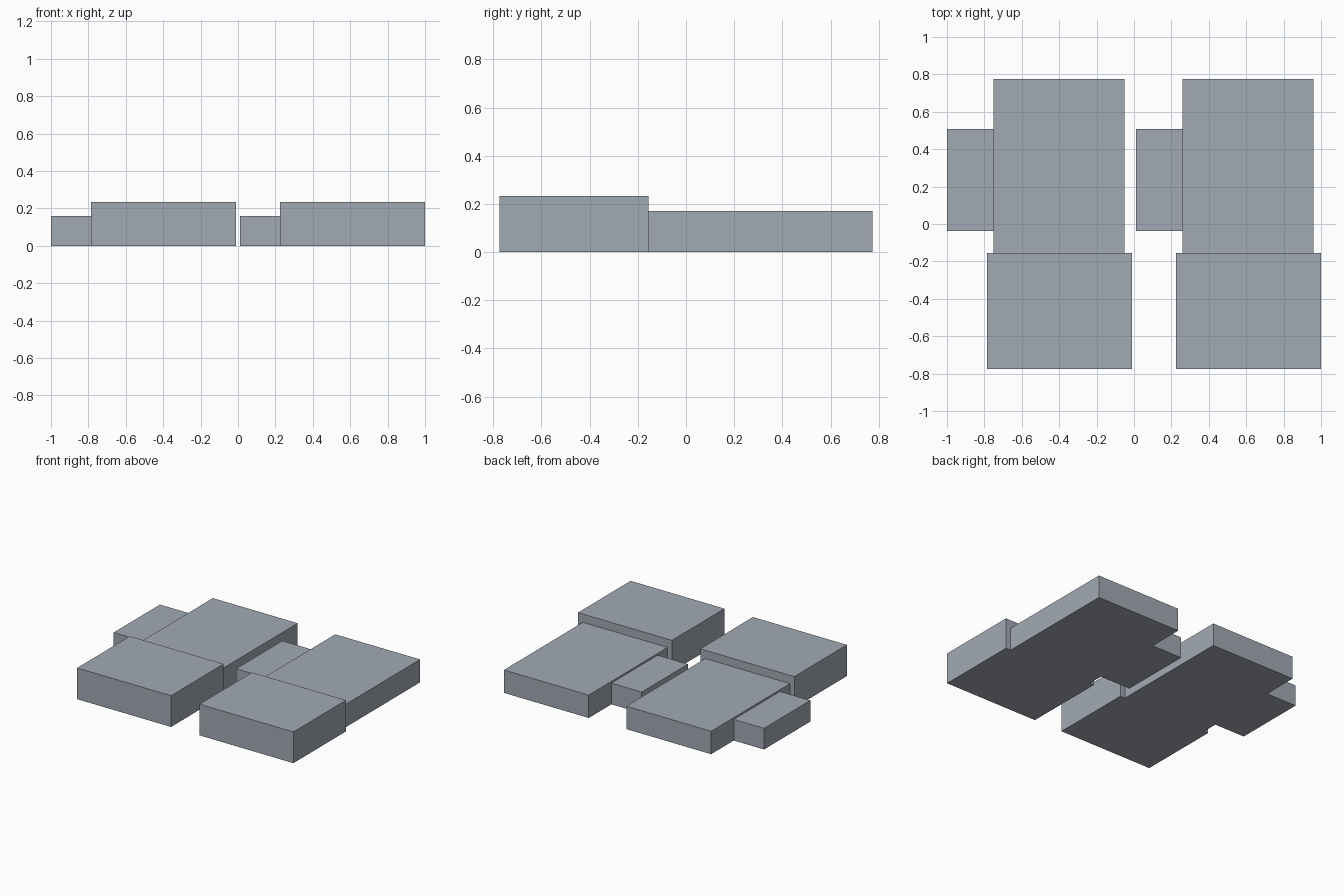
import bpy
import bmesh
from mathutils import Vector

cube = bpy.data.objects.get("Cube")
if cube:
    bpy.data.objects.remove(cube, do_unlink=True)

# One flat grey for every block
grey = bpy.data.materials.new("blue_grey")
colour = (0.36, 0.40, 0.45, 1)
grey.use_nodes = True
grey.diffuse_color = colour
grey.node_tree.nodes["Principled BSDF"].inputs["Base Color"].default_value = colour


def block(name, low, high):
    """Axis-aligned box between two opposite corners."""
    low, high = Vector(low), Vector(high)
    bm = bmesh.new()
    bmesh.ops.create_cube(bm, size=1)
    bmesh.ops.scale(bm, vec=high - low, verts=bm.verts)
    bmesh.ops.translate(bm, vec=(low + high) / 2, verts=bm.verts)
    mesh = bpy.data.meshes.new(name)
    bm.to_mesh(mesh)
    bm.free()
    mesh.materials.append(grey)
    bpy.context.collection.objects.link(bpy.data.objects.new(name, mesh))


# Two identical buildings side by side: tall front, long rear, low side wing
for side, x in (("right", -1), ("left", 0.01)):
    block(side + "_front_block", (x + 0.215, -0.775, 0), (x + 0.99, -0.155, 0.233))
    block(side + "_rear_block", (x + 0.25, -0.155, 0), (x + 0.95, 0.775, 0.171))
    block(side + "_side_wing", (x, -0.037, 0), (x + 0.25, 0.508, 0.158))
